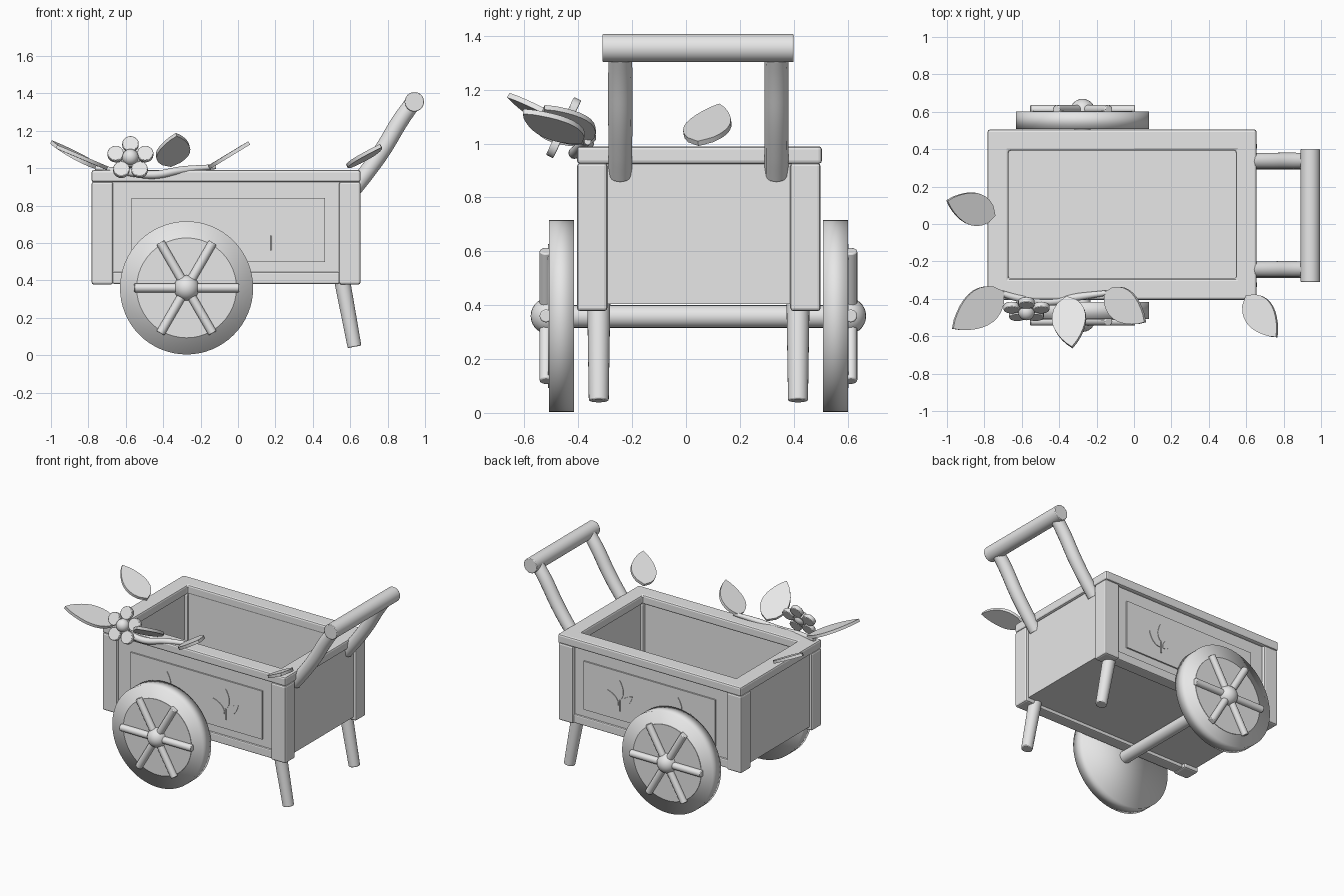
import bpy, bmesh, math
from mathutils import Vector, Matrix

if "Cube" in bpy.data.objects:
    bpy.data.objects.remove(bpy.data.objects["Cube"])

mat = bpy.data.materials.new("pale_grey")
mat.diffuse_color = (0.8, 0.8, 0.8, 1)
mat.use_nodes = True
mat.node_tree.nodes["Principled BSDF"].inputs["Base Color"].default_value = mat.diffuse_color
CY = 0.046  # middle of the cart across its width


def finish(name, bm, bevel=0.0, smooth=None):
    bmesh.ops.recalc_face_normals(bm, faces=bm.faces)
    me = bpy.data.meshes.new(name)
    bm.to_mesh(me)
    bm.free()
    me.materials.append(mat)
    ob = bpy.data.objects.new(name, me)
    bpy.context.collection.objects.link(ob)
    if bevel:
        m = ob.modifiers.new("bevel", 'BEVEL')
        m.width, m.segments, m.limit_method = bevel, 2, 'ANGLE'
    if smooth is not None:
        bpy.ops.object.select_all(action='DESELECT')
        ob.select_set(True)
        bpy.context.view_layer.objects.active = ob
        if smooth >= 180:
            bpy.ops.object.shade_smooth()
        else:
            bpy.ops.object.shade_smooth_by_angle(angle=math.radians(smooth))
    return ob


def box(name, x, y, z, bevel=0.0):
    bm = bmesh.new()
    bmesh.ops.create_cube(bm, size=1)
    lo, hi = Vector((x[0], y[0], z[0])), Vector((x[1], y[1], z[1]))
    for v in bm.verts:
        v.co = Vector((lo[i] + (v.co[i] + 0.5) * (hi[i] - lo[i]) for i in range(3)))
    return finish(name, bm, bevel)


def rod(name, a, b, r1, r2=None, seg=24, bevel=0.0, smooth=40):
    a, b = Vector(a), Vector(b)
    bm = bmesh.new()
    d = b - a
    m = Matrix.Translation((a + b) / 2) @ d.to_track_quat('Z', 'Y').to_matrix().to_4x4()
    bmesh.ops.create_cone(bm, cap_ends=True, segments=seg, radius1=r1,
                          radius2=r1 if r2 is None else r2, depth=d.length, matrix=m)
    return finish(name, bm, bevel, smooth)


def ball(name, c, r):
    bm = bmesh.new()
    bmesh.ops.create_uvsphere(bm, u_segments=24, v_segments=14, radius=r,
                              matrix=Matrix.Translation(c))
    return finish(name, bm, 0, 180)


def tube(name, pts, radii):
    # bevelled spline through the points
    cu = bpy.data.curves.new(name, 'CURVE')
    cu.dimensions, cu.bevel_depth, cu.bevel_resolution = '3D', 1.0, 4
    cu.resolution_u, cu.use_fill_caps = 6, True
    sp = cu.splines.new('BEZIER')
    sp.bezier_points.add(len(pts) - 1)
    for p, co, r in zip(sp.bezier_points, pts, radii):
        p.co, p.radius = co, r
        p.handle_left_type = p.handle_right_type = 'AUTO'
    cu.materials.append(mat)
    ob = bpy.data.objects.new(name, cu)
    bpy.context.collection.objects.link(ob)
    return ob


def leaf(name, base, tip, side, width, thick, n=10):
    # rounded base, pointed tip, extruded plate
    base, tip = Vector(base), Vector(tip)
    axis = tip - base
    u = axis.normalized()
    s = Vector(side)
    s = (s - u * s.dot(u)).normalized()
    nrm = u.cross(s)
    prof = [(i / n, 0.5 * width * math.sin(math.pi * (i / n) ** 0.8) ** 0.8 if 0 < i < n else 0)
            for i in range(n + 1)]
    outline = prof + [(t, -w) for t, w in reversed(prof[1:-1])]
    bm = bmesh.new()
    f = bm.faces.new([bm.verts.new(base + axis * t + s * w - nrm * thick / 2) for t, w in outline])
    ext = bmesh.ops.extrude_face_region(bm, geom=[f])
    bmesh.ops.translate(bm, vec=nrm * thick,
                        verts=[g for g in ext["geom"] if isinstance(g, bmesh.types.BMVert)])
    return finish(name, bm, 0, 40)


def frame(name, outer, inner, z0, z1, bevel):
    bm = bmesh.new()
    loops = []
    for (xa, xb, ya, yb) in (outer, inner):
        for z in (z0, z1):
            loops.append([bm.verts.new(c) for c in
                          ((xa, ya, z), (xb, ya, z), (xb, yb, z), (xa, yb, z))])
    for p, q in ((0, 1), (1, 3), (3, 2), (2, 0)):
        for i in range(4):
            j = (i + 1) % 4
            bm.faces.new((loops[p][i], loops[p][j], loops[q][j], loops[q][i]))
    return finish(name, bm, bevel)


# cart body: rim, corner posts, walls, floor
frame("rim", (-0.783, 0.655, -0.405, 0.505), (-0.67, 0.545, -0.292, 0.393), 0.925, 0.99, 0.012)
for x in ((-0.783, -0.668), (0.54, 0.655)):
    for y in ((-0.405, -0.292), (0.387, 0.5)):
        box("corner_post", x, y, (0.378, 0.928), 0.012)
for x in ((-0.765, -0.69), (0.56, 0.637)):
    box("end_wall", x, (-0.33, 0.42), (0.405, 0.935))
box("floor", (-0.74, 0.61), (-0.36, 0.45), (0.405, 0.45))

# long sides, each with wall, lower rail, raised panel, sprouts and wheel
for s in (-1, 1):
    def yy(d):
        return CY + s * d

    def span(a, b):
        return tuple(sorted((yy(a), yy(b))))
    box("side_wall", (-0.7, 0.58), span(0.355, 0.43), (0.405, 0.935))
    box("lower_rail", (-0.67, 0.542), span(0.36, 0.442), (0.382, 0.444), 0.008)
    box("side_panel", (-0.57, 0.465), span(0.42, 0.44), (0.497, 0.84))
    for x in (-0.28, 0.18):
        y = yy(0.441)
        leaf("sprout_top", (x, y, 0.64), (x, y, 0.78), (1, 0, 0), 0.06, 0.006)
        rod("sprout_stem", (x, y, 0.56), (x, y, 0.64), 0.005, seg=8)
        for k in (-1, 1):
            leaf("sprout_side", (x + k * 0.01, y, 0.6), (x + k * 0.1, y, 0.69),
                 (1, 0, 1 * -k), 0.05, 0.006)

    # wheel
    wx, wz = -0.275, 0.36
    rod("wheel", (wx, yy(0.462), wz), (wx, yy(0.555), wz), 0.356, seg=64, smooth=180)
    rod("wheel_disc", (wx, yy(0.5), wz), (wx, yy(0.558), wz), 0.267, seg=48)
    for k in range(6):
        a = math.radians(60 * k)
        rod("spoke", (wx, yy(0.566), wz),
            (wx + 0.28 * math.cos(a), yy(0.566), wz + 0.28 * math.sin(a)),
            0.024, seg=16, bevel=0.005)
    ball("hub", (wx, yy(0.555), wz), 0.068)

    # leg and handle arm
    ly = yy(0.37)
    rod("leg", (0.553, ly, 0.42), (0.623, ly, 0.045), 0.043, 0.037, bevel=0.005)
    hy = yy(0.29)
    tube("handle_arm", [(0.615, hy, 0.885), (0.69, hy, 0.98), (0.775, hy, 1.1),
                        (0.865, hy, 1.25), (0.935, hy, 1.35)],
         [0.044, 0.044, 0.045, 0.045, 0.043])

rod("axle", (-0.275, -0.45, 0.358), (-0.275, 0.54, 0.358), 0.042)
rod("handle_bar", (0.943, -0.31, 1.355), (0.943, 0.4, 1.355), 0.052, seg=32, bevel=0.004)

# vine on the front rim
tube("vine", [(-0.76, -0.355, 1.0), (-0.6, -0.4, 0.98), (-0.45, -0.415, 0.965),
              (-0.3, -0.39, 0.99), (-0.12, -0.365, 1.008)],
     [0.014, 0.02, 0.022, 0.02, 0.013])

# loose leaves: base, tip, side direction, width
for b, t, sd, w in (
        ((-0.745, 0.045, 1.0), (-1.0, 0.125, 1.14), (0.3, 0.94, 0.0), 0.175),
        ((-0.70, -0.36, 1.0), (-0.97, -0.56, 1.115), (-0.6, 0.8, 0.25), 0.2),
        ((-0.36, -0.39, 1.015), (-0.33, -0.66, 1.18), (0.98, 0.1, 0.2), 0.185),
        ((-0.155, -0.365, 1.005), (0.06, -0.525, 1.135), (0.45, 0.85, 0.28), 0.18),
        ((0.60, -0.385, 1.01), (0.763, -0.605, 1.12), (0.8, 0.6, 0.3), 0.17)):
    leaf("leaf", b, t, sd, w, 0.02)

# flower facing forward and up
c = Vector((-0.575, -0.46, 1.053))
nrm, up = Vector((0, -0.9, 0.44)), Vector((0, 0.44, 0.9))
for k in range(5):
    a = math.radians(90 + 72 * k)
    p = c + Vector((1, 0, 0)) * (0.083 * math.cos(a)) + up * (0.083 * math.sin(a))
    rod("petal", p - nrm * 0.017, p + nrm * 0.013, 0.044, seg=20, bevel=0.004)
rod("flower_disc", c - nrm * 0.015, c + nrm * 0.008, 0.05, seg=20)
ball("flower_centre", c + nrm * 0.012, 0.044)
